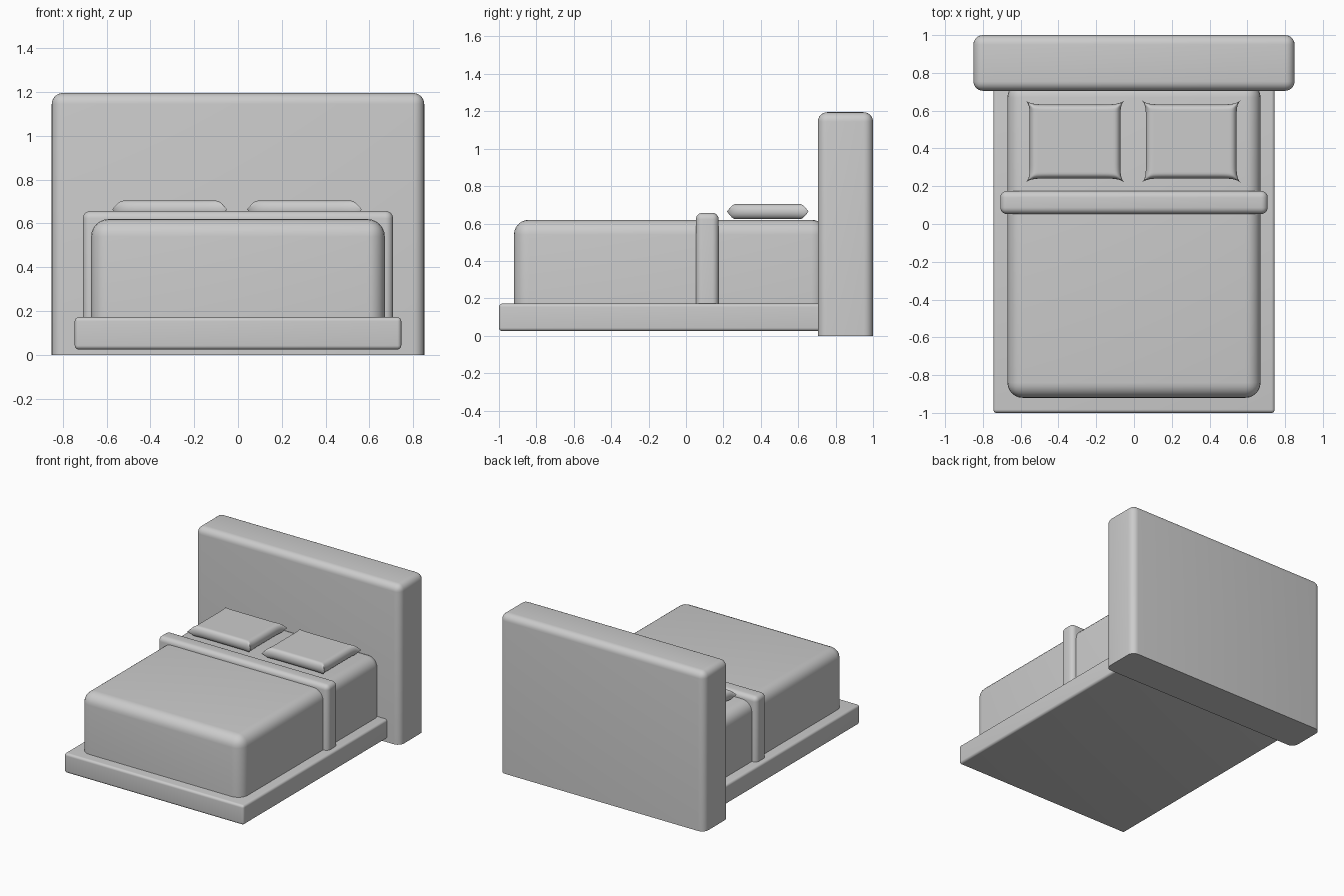
import bpy, bmesh, math

if "Cube" in bpy.data.objects:
    bpy.data.objects.remove(bpy.data.objects["Cube"])


def finish(name, bm, angle=35):
    bmesh.ops.recalc_face_normals(bm, faces=bm.faces)
    mesh = bpy.data.meshes.new(name)
    bm.to_mesh(mesh)
    bm.free()
    ob = bpy.data.objects.new(name, mesh)
    bpy.context.collection.objects.link(ob)
    bpy.ops.object.select_all(action='DESELECT')
    ob.select_set(True)
    bpy.context.view_layer.objects.active = ob
    bpy.ops.object.shade_smooth_by_angle(angle=math.radians(angle))
    return ob


def rounded_box(name, x, y, z, radius, flat_bottom=True):
    """Box spanning the x, y, z ranges; bottom edges stay sharp if flat_bottom."""
    bm = bmesh.new()
    bmesh.ops.create_cube(bm, size=1)
    for v in bm.verts:
        v.co = [r[0] + (c + 0.5) * (r[1] - r[0]) for c, r in zip(v.co, (x, y, z))]
    edges = [e for e in bm.edges
             if not flat_bottom or any(v.co.z > z[0] + 1e-4 for v in e.verts)]
    bmesh.ops.bevel(bm, geom=edges, offset=radius, segments=6, profile=0.5, affect='EDGES')
    return finish(name, bm)


def pillow(name, cx, cy, cz, hx, hy, hz, n=36):
    """Flat cushion with rounded sides, pinched edges and pointed corners."""
    bm = bmesh.new()
    pinch = 0.022

    def rise(t):
        d = min((1 - abs(t)) / 0.14, 1)
        return math.sqrt(max(0, 1 - (1 - d) ** 2))

    params = [math.sin(math.pi * (i / n - 0.5)) for i in range(n + 1)]
    for side in (1, -1):
        grid = [[bm.verts.new((cx + u * (hx - pinch * (1 - abs(v) ** 10)),
                               cy + v * (hy - pinch * (1 - abs(u) ** 10)),
                               cz + side * hz * rise(u) * rise(v)))
                 for v in params] for u in params]
        for i in range(n):
            for j in range(n):
                bm.faces.new((grid[i][j], grid[i + 1][j],
                              grid[i + 1][j + 1], grid[i][j + 1]))
    bmesh.ops.remove_doubles(bm, verts=bm.verts, dist=1e-5)
    return finish(name, bm, 50)


# Frame
rounded_box("headboard", (-0.85, 0.85), (0.705, 1.0), (0, 1.195), 0.05)
rounded_box("bed_base", (-0.745, 0.745), (-1.0, 0.76), (0.025, 0.172), 0.018, False)

# Bedding
rounded_box("mattress", (-0.67, 0.67), (-0.92, 0.75), (0.16, 0.62), 0.08)
rounded_box("blanket_band", (-0.708, 0.708), (0.053, 0.175), (0.16, 0.657), 0.035)

# Pillows
for label, cx in (("left", -0.312), ("right", 0.303)):
    pillow(label + "_pillow", cx, 0.437, 0.664, 0.262, 0.218, 0.04)
